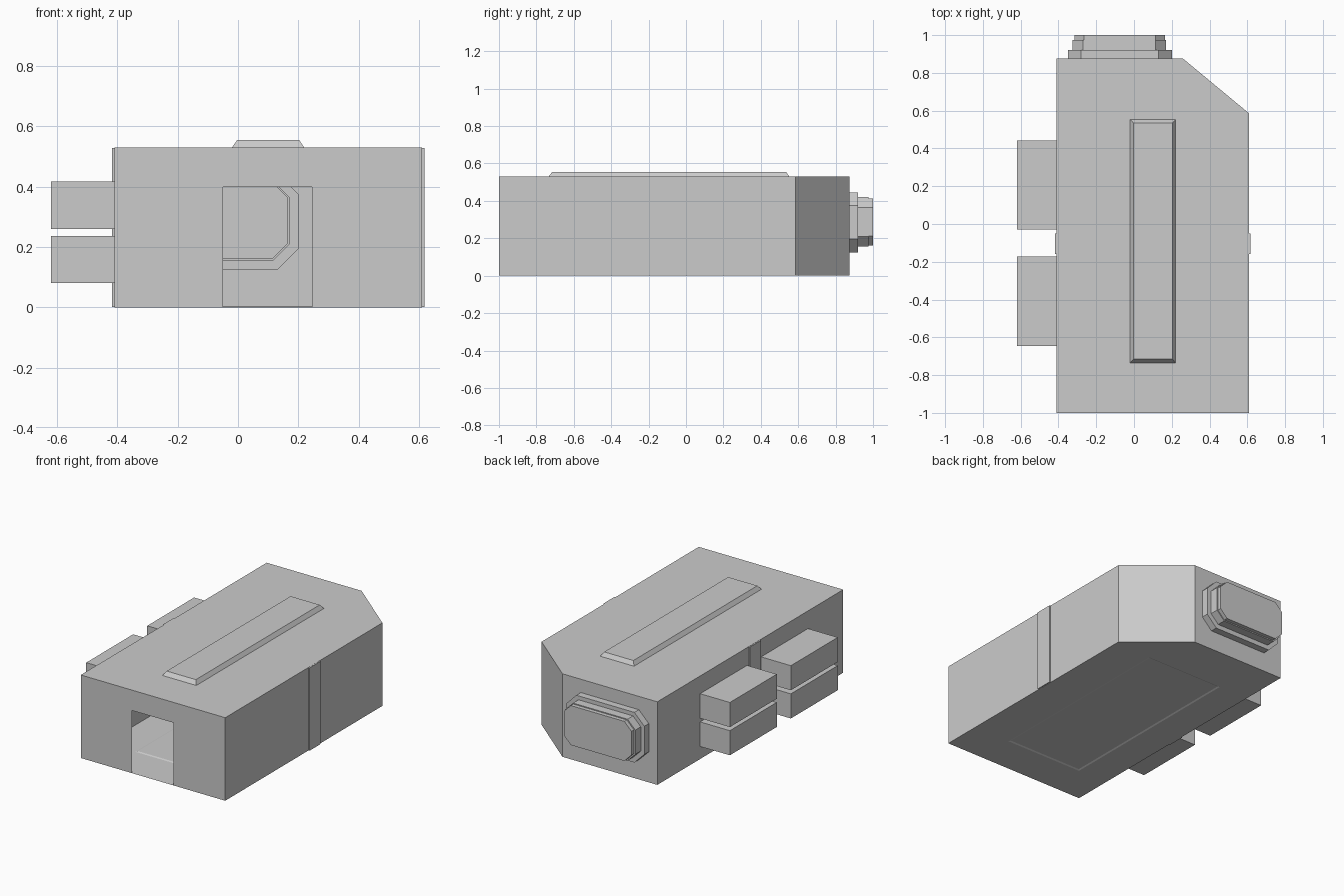
import bpy, bmesh
from mathutils import Vector

if "Cube" in bpy.data.objects:
    bpy.data.objects.remove(bpy.data.objects["Cube"])

H = 0.53                      # roof height


def finish(bm, name):
    bmesh.ops.remove_doubles(bm, verts=bm.verts, dist=0.0005)
    bmesh.ops.recalc_face_normals(bm, faces=bm.faces)
    me = bpy.data.meshes.new(name)
    bm.to_mesh(me)
    bm.free()
    ob = bpy.data.objects.new(name, me)
    bpy.context.collection.objects.link(ob)
    return ob


def face(bm, pts):
    return bm.faces.new([bm.verts.new(p) for p in pts])


def bridge(bm, a, b):
    for i in range(len(a)):
        j = (i + 1) % len(a)
        face(bm, [a[i], a[j], b[j], b[i]])


def holed(bm, outer, hole, normal):
    """Flat sheet with one hole."""
    edges = []
    for loop in (outer, hole):
        vs = [bm.verts.new(p) for p in loop]
        edges += [bm.edges.new((vs[i], vs[i - 1])) for i in range(len(vs))]
    bmesh.ops.triangle_fill(bm, edges=edges, use_beauty=True, normal=Vector(normal))


def rect(x0, x1, y0, y1, z):
    return [(x0, y0, z), (x1, y0, z), (x1, y1, z), (x0, y1, z)]


def octagon(x0, x1, z0, z1, c, y):
    return [(x, y, z) for x, z in (
        (x0 + c, z0), (x1 - c, z0), (x1, z0 + c), (x1, z1 - c),
        (x1 - c, z1), (x0 + c, z1), (x0, z1 - c), (x0, z0 + c))]


def box(name, x0, x1, y0, y1, z0, z1):
    bm = bmesh.new()
    a, b = rect(x0, x1, y0, y1, z0), rect(x0, x1, y0, y1, z1)
    bridge(bm, a, b)
    face(bm, a[::-1])
    face(bm, b)
    return finish(bm, name)


# Hull: thin open shell with a clipped rear corner
plan = [(-0.41, -1), (0.61, -1), (0.61, 0.585), (0.26, 0.875), (-0.41, 0.875)]
low = [(x, y, 0) for x, y in plan]
high = [(x, y, H) for x, y in plan]
bm = bmesh.new()
for i in (1, 2, 4):
    j = (i + 1) % 5
    face(bm, [low[i], low[j], high[j], high[i]])

# Front wall with doorway
face(bm, [(x, -1, z) for x, z in (
    (-0.41, 0), (-0.05, 0), (-0.05, 0.4), (0.245, 0.4),
    (0.245, 0), (0.61, 0), (0.61, H), (-0.41, H))])

# Roof with raised spine panel
base = rect(-0.02, 0.22, -0.735, 0.553, H)
top = rect(-0.003, 0.203, -0.715, 0.535, 0.555)
holed(bm, high, base, (0, 0, 1))
bridge(bm, base, top)
face(bm, top)

# Floor with shallow inset panel
base = rect(-0.2, 0.35, -0.75, 0.56, 0)
inset = rect(-0.19, 0.34, -0.74, 0.55, 0.004)
holed(bm, low, base, (0, 0, -1))
bridge(bm, base, inset)
face(bm, inset[::-1])

# Rear wall opening into a stepped octagonal port with an end cap
rings = [octagon(-0.35, 0.2, 0.125, 0.445, 0.07, 0.875),
         octagon(-0.35, 0.2, 0.125, 0.445, 0.07, 0.92),
         octagon(-0.325, 0.17, 0.155, 0.42, 0.055, 0.92),
         octagon(-0.325, 0.17, 0.155, 0.42, 0.055, 0.975),
         octagon(-0.315, 0.163, 0.162, 0.414, 0.05, 0.975),
         octagon(-0.315, 0.163, 0.162, 0.414, 0.05, 1.0)]
holed(bm, [low[3], low[4], high[4], high[3]], rings[0], (0, 1, 0))
for a, b in zip(rings, rings[1:]):
    bridge(bm, a, b)
face(bm, rings[-1])
finish(bm, "hull")

# Vertical ribs on both side walls
box("left_rib", -0.418, -0.37, -0.16, -0.05, 0.001, H - 0.001)
box("right_rib", 0.57, 0.618, -0.16, -0.05, 0.001, H - 0.001)

# Four side storage boxes
for y_name, y0 in (("front", -0.645), ("rear", -0.03)):
    for z_name, z0 in (("lower", 0.08), ("upper", 0.26)):
        box(f"{y_name}_{z_name}_side_box", -0.62, -0.41, y0, y0 + 0.473, z0, z0 + 0.157)
